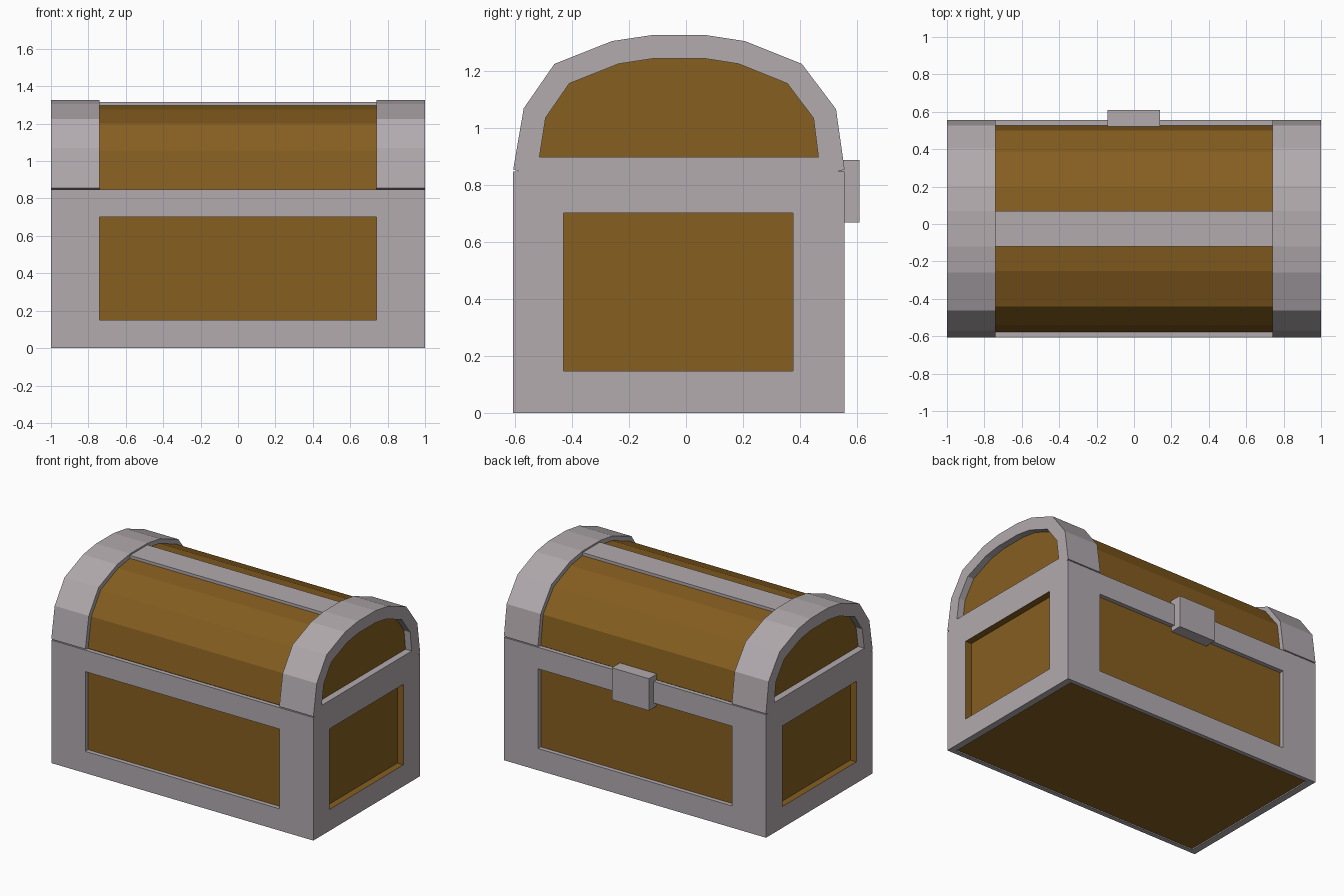
import bpy, bmesh

if "Cube" in bpy.data.objects:
    bpy.data.objects.remove(bpy.data.objects["Cube"])


def material(name, rgb):
    m = bpy.data.materials.new(name)
    m.diffuse_color = (*rgb, 1)
    m.use_nodes = True
    m.node_tree.nodes["Principled BSDF"].inputs["Base Color"].default_value = m.diffuse_color
    return m


METAL = material("grey_metal", (0.445, 0.405, 0.425))
WOOD = material("brown_wood", (0.238, 0.112, 0.0144))


def place(axis, t, p):
    # Profile points are (y, z) along x, or (x, z) along y
    return (t, p[0], p[1]) if axis == 'x' else (p[0], t, p[1])


def finish(name, bm, mats):
    bmesh.ops.recalc_face_normals(bm, faces=bm.faces)
    me = bpy.data.meshes.new(name)
    bm.to_mesh(me)
    bm.free()
    for m in mats:
        me.materials.append(m)
    ob = bpy.data.objects.new(name, me)
    bpy.context.collection.objects.link(ob)
    return ob


def prism(name, axis, pts, lo, hi, mat):
    bm = bmesh.new()
    a, b = [[bm.verts.new(place(axis, t, p)) for p in pts] for t in (lo, hi)]
    bm.faces.new(a)
    bm.faces.new(b)
    for i in range(len(pts)):
        j = (i + 1) % len(pts)
        bm.faces.new((a[i], a[j], b[j], b[i]))
    return finish(name, bm, [mat])


def ring(name, axis, outer, inner, lo, hi, reveal=METAL):
    # Extruded outline with a matching window; reveal colours the window edge
    bm = bmesh.new()
    oa, ob, ia, ib = [[bm.verts.new(place(axis, t, p)) for p in pts]
                      for pts in (outer, inner) for t in (lo, hi)]
    for i in range(len(outer)):
        j = (i + 1) % len(outer)
        for u, v in ((oa, ob), (oa, ia), (ob, ib)):
            bm.faces.new((u[i], u[j], v[j], v[i]))
        bm.faces.new((ia[i], ia[j], ib[j], ib[i])).material_index = 1
    return finish(name, bm, [METAL, reveal])


def rect(a0, a1, z0, z1):
    return [(a0, z0), (a1, z0), (a1, z1), (a0, z1)]


Y0, Y1, T = -0.607, 0.556, 0.03
RIM = 0.848

# Wooden chest body
prism("wooden_body", 'x', rect(Y0 + T, Y1 - T, 0.008, RIM - 0.005), -0.953, 0.953, WOOD)

# Front and back metal frames
for name, lo in (("front_frame", Y0), ("back_frame", Y1 - T)):
    ring(name, 'y', rect(-1, 1, 0, RIM), rect(-0.74, 0.74, 0.15, 0.70), lo, lo + T)

# Side metal frames
for name, lo in (("left_frame", -1), ("right_frame", 0.953)):
    ring(name, 'x', rect(Y0 + T, Y1 - T, 0, RIM), rect(-0.43, 0.376, 0.147, 0.703),
         lo, lo + 0.047, WOOD)

# Lid arch profiles: metal outline, end window, wooden vault
outer = [(-0.583, 0.847), (-0.607, 0.855), (-0.57, 1.07), (-0.462, 1.226), (-0.26, 1.306),
         (-0.12, 1.327), (0.07, 1.327), (0.207, 1.306), (0.407, 1.226), (0.527, 1.067),
         (0.557, 0.855), (0.53, 0.847)]
window = [(-0.49, 0.898), (-0.515, 0.898), (-0.493, 1.037), (-0.41, 1.157), (-0.237, 1.226),
          (-0.12, 1.244), (0.07, 1.244), (0.185, 1.226), (0.356, 1.157), (0.448, 1.035),
          (0.465, 0.898), (0.44, 0.898)]
vault = [(-0.577, 0.849), (-0.541, 1.055), (-0.441, 1.2), (-0.25, 1.277), (-0.12, 1.296),
         (0.07, 1.296), (0.2, 1.277), (0.386, 1.2), (0.5, 1.053), (0.527, 0.849)]

prism("lid_wood", 'x', vault, -0.953, 0.953, WOOD)
for name, lo in (("left_lid_band", -1), ("right_lid_band", 0.74)):
    ring(name, 'x', outer, window, lo, lo + 0.26)

# Metal strip along the lid crown
prism("lid_top_strip", 'x', rect(-0.12, 0.07, 1.28, 1.316), -0.74, 0.74, METAL)

# Latch block
prism("latch", 'y', rect(-0.143, 0.14, 0.668, 0.888), 0.52, 0.609, METAL)
